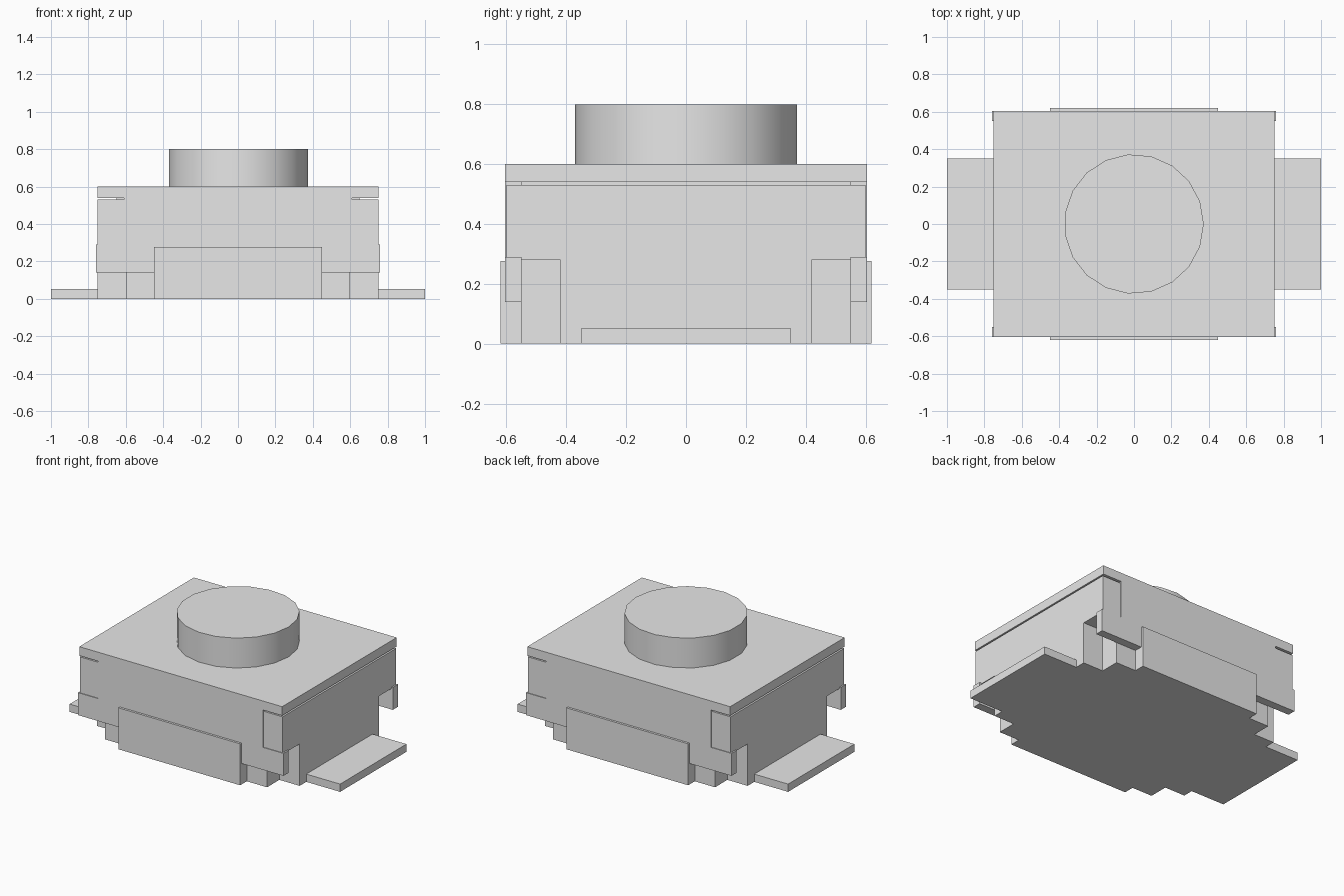
import bpy
import bmesh
from math import pi
from mathutils import Matrix, Vector

default = bpy.data.objects.get("Cube")
if default:
    bpy.data.objects.remove(default, do_unlink=True)

grey = bpy.data.materials.new("light grey")
grey.use_nodes = True
grey.diffuse_color = (0.8, 0.8, 0.8, 1)
grey.node_tree.nodes["Principled BSDF"].inputs["Base Color"].default_value = grey.diffuse_color


def finish(name, bm):
    bmesh.ops.recalc_face_normals(bm, faces=bm.faces)
    mesh = bpy.data.meshes.new(name)
    bm.to_mesh(mesh)
    bm.free()
    mesh.materials.append(grey)
    ob = bpy.data.objects.new(name, mesh)
    bpy.context.collection.objects.link(ob)
    return ob


def box(name, x, y, z):
    """Box from (min, max) ranges along each axis."""
    bm = bmesh.new()
    bmesh.ops.create_cube(bm, size=1)
    for v in bm.verts:
        v.co = Vector([a[0] if c < 0 else a[1] for a, c in zip((x, y, z), v.co)])
    return finish(name, bm)


def prism(name, points, offset):
    """Extrude a flat outline along the offset."""
    bm = bmesh.new()
    face = bm.faces.new([bm.verts.new(p) for p in points])
    result = bmesh.ops.extrude_face_region(bm, geom=[face], use_keep_orig=True)
    verts = [g for g in result["geom"] if isinstance(g, bmesh.types.BMVert)]
    bmesh.ops.translate(bm, verts=verts, vec=offset)
    return finish(name, bm)


def union(target, *others):
    """Weld the other solids into the target and clean up flat faces."""
    bpy.context.view_layer.objects.active = target
    for other in others:
        mod = target.modifiers.new("weld", "BOOLEAN")
        mod.operation = "UNION"
        mod.solver = "EXACT"
        mod.object = other
        bpy.ops.object.modifier_apply(modifier=mod.name)
        bpy.data.objects.remove(other, do_unlink=True)
    bm = bmesh.new()
    bm.from_mesh(target.data)
    bmesh.ops.dissolve_limit(bm, angle_limit=0.01, verts=bm.verts, edges=bm.edges)
    bm.to_mesh(target.data)
    bm.free()


# Housing: full block above, stepped corners below
quarter = [(0.75, 0.42), (0.60, 0.42), (0.60, 0.55)]
right_half = [(x, -y) for x, y in reversed(quarter)] + quarter
plan = right_half + [(-x, -y) for x, y in right_half]
housing = box("housing", (-0.75, 0.75), (-0.60, 0.60), (0.28, 0.53))
foot = prism("foot", [(x, y, 0) for x, y in plan], (0, 0, 0.4))
core = box("core", (-0.65, 0.65), (-0.55, 0.55), (0.4, 0.56))
union(housing, foot, core)

# Cover: top plate with a notched wall folded down on front and back
half = [(0.76, 0.14), (0.76, 0.29), (0.61, 0.29), (0.61, 0.57)]
outline = half + [(-x, z) for x, z in reversed(half)]
cover = box("cover", (-0.75, 0.75), (-0.605, 0.605), (0.54, 0.60))
walls = [prism("wall", [(x, s * 0.605, z) for x, z in outline], (0, -s * 0.055, 0))
         for s in (-1, 1)]
union(cover, *walls)

# Raised plates at the bottom of front and back
for name, s in (("front_plate", -1), ("back_plate", 1)):
    box(name, (-0.45, 0.45), sorted((s * 0.54, s * 0.62)), (0, 0.277))

# Flat side terminals
for name, s in (("right_terminal", -1), ("left_terminal", 1)):
    box(name, sorted((s * 0.74, s)), (-0.35, 0.35), (0, 0.052))

# Round push button
bm = bmesh.new()
bmesh.ops.create_cone(bm, cap_ends=True, segments=19, radius1=0.373, radius2=0.373,
                      depth=0.21, matrix=Matrix.Translation((0, 0, 0.695)) @ Matrix.Rotation(-pi / 2, 4, "Z"))
button = finish("button", bm)
bpy.ops.object.select_all(action="DESELECT")
button.select_set(True)
bpy.context.view_layer.objects.active = button
bpy.ops.object.shade_smooth_by_angle(angle=pi / 5)
